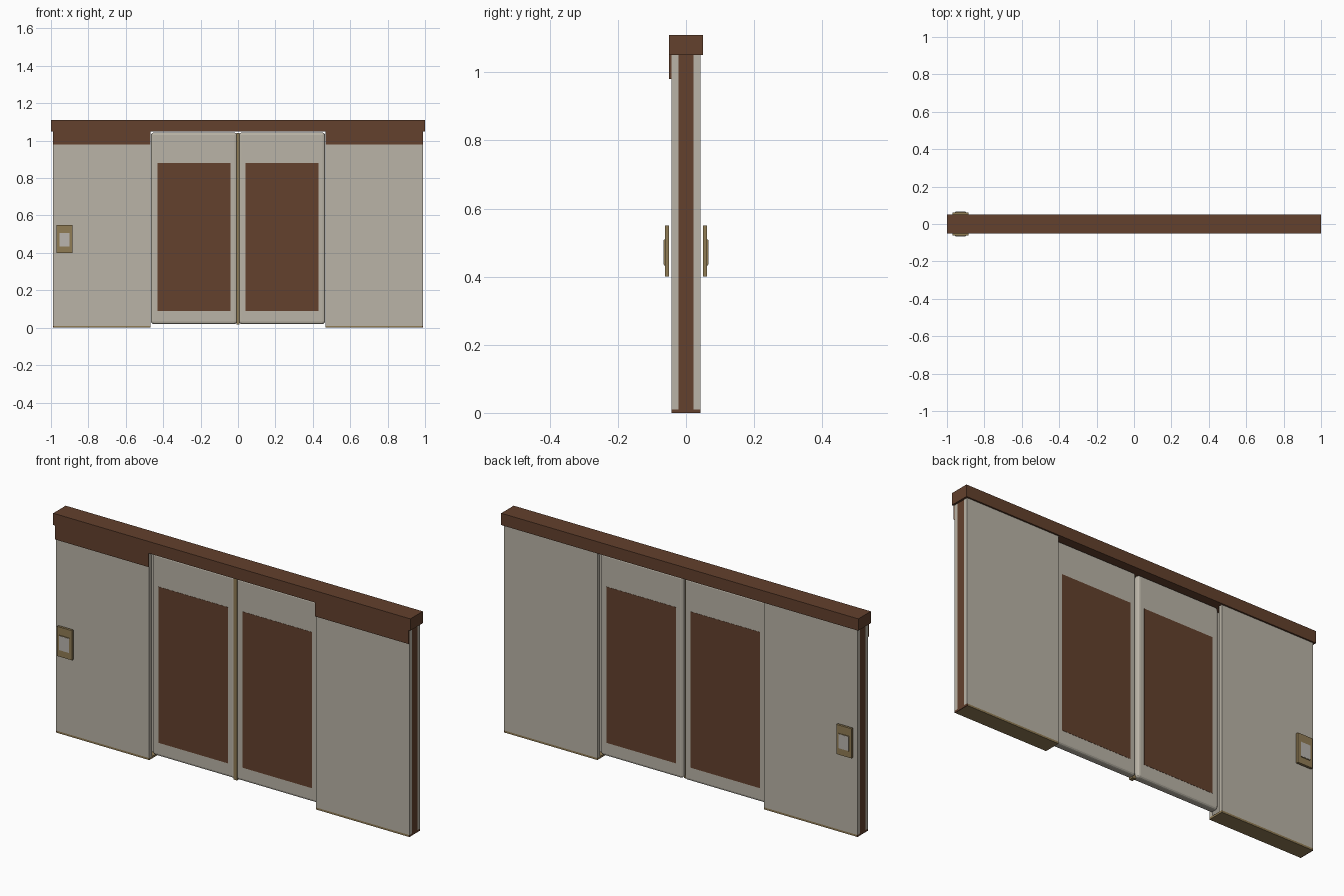
import bpy, bmesh
from mathutils import Vector

if "Cube" in bpy.data.objects:
    bpy.data.objects.remove(bpy.data.objects["Cube"])


def material(name, rgb):
    m = bpy.data.materials.new(name)
    m.diffuse_color = (*rgb, 1.0)
    m.use_nodes = True
    m.node_tree.nodes["Principled BSDF"].inputs["Base Color"].default_value = m.diffuse_color
    return m


BROWN = material("dark_brown", (0.125, 0.052, 0.026))
STONE = material("warm_grey", (0.49, 0.455, 0.385))
BRASS = material("dull_brass", (0.28, 0.20, 0.09))
SCREEN = material("pale_grey", (0.49, 0.46, 0.43))


def box(name, x, y, z, mat, bevel=0.0):
    """Box from (min, max) ranges on each axis, optionally with rounded edges."""
    x, y, z = sorted(x), sorted(y), sorted(z)
    bm = bmesh.new()
    bmesh.ops.create_cube(bm, size=1.0)
    for v in bm.verts:
        v.co = Vector([r[0] + (c + 0.5) * (r[1] - r[0]) for r, c in zip((x, y, z), v.co)])
    me = bpy.data.meshes.new(name)
    bm.to_mesh(me)
    bm.free()
    me.materials.append(mat)
    ob = bpy.data.objects.new(name, me)
    bpy.context.collection.objects.link(ob)
    if bevel:
        mod = ob.modifiers.new("rounded_edges", 'BEVEL')
        mod.width = bevel
        mod.segments = 3
    return ob


# header beam
box("header_beam", (-1, 1), (-0.05, 0.05), (1.05, 1.11), BROWN)

for s, side in ((-1, "left"), (1, "right")):
    def mx(a, b):
        return (s * a, s * b)

    # wall pocket: two slabs around an open slot, closed by an end board
    box(side + "_front_slab", mx(0.467, 0.99), (-0.043, -0.022), (0.01, 1.05), STONE)
    box(side + "_back_slab", mx(0.467, 0.99), (0.022, 0.042), (0.01, 1.05), STONE)
    box(side + "_end_board", mx(0.97, 0.99), (-0.022, 0.022), (0.01, 1.05), BROWN)
    box(side + "_base", mx(0.467, 0.985), (-0.043, 0.042), (0, 0.01), BRASS)
    box(side + "_base_end", mx(0.985, 0.99), (-0.043, 0.042), (0, 0.01), BROWN)
    # fascia below the beam, on the front only
    box(side + "_fascia", mx(0.467, 0.99), (-0.05, -0.043), (0.98, 1.05), BROWN)

    # sliding door with flush panels on both faces
    box(side + "_door", mx(0.005, 0.465), (-0.022, 0.022), (0.02, 1.043), STONE, 0.013)
    for f, face in ((-1, "front"), (1, "back")):
        box(f"{side}_door_{face}_window", mx(0.04, 0.43), (f * 0.020, f * 0.023),
            (0.09, 0.88), BROWN)

# brass seal between the doors
box("door_seal", (-0.009, 0.009), (-0.022, 0.002), (0.016, 1.04), BRASS)

# control pads on both sides of the left wall
for f, face in ((-1, "front"), (1, "back")):
    box(face + "_pad_plate", (-0.97, -0.886), (f * 0.05, f * 0.062), (0.40, 0.55), BRASS)
    box(face + "_pad_rim", (-0.957, -0.899), (f * 0.062, f * 0.065), (0.433, 0.509), BRASS)
    box(face + "_pad_screen", (-0.955, -0.901), (f * 0.065, f * 0.066), (0.435, 0.507), SCREEN)
